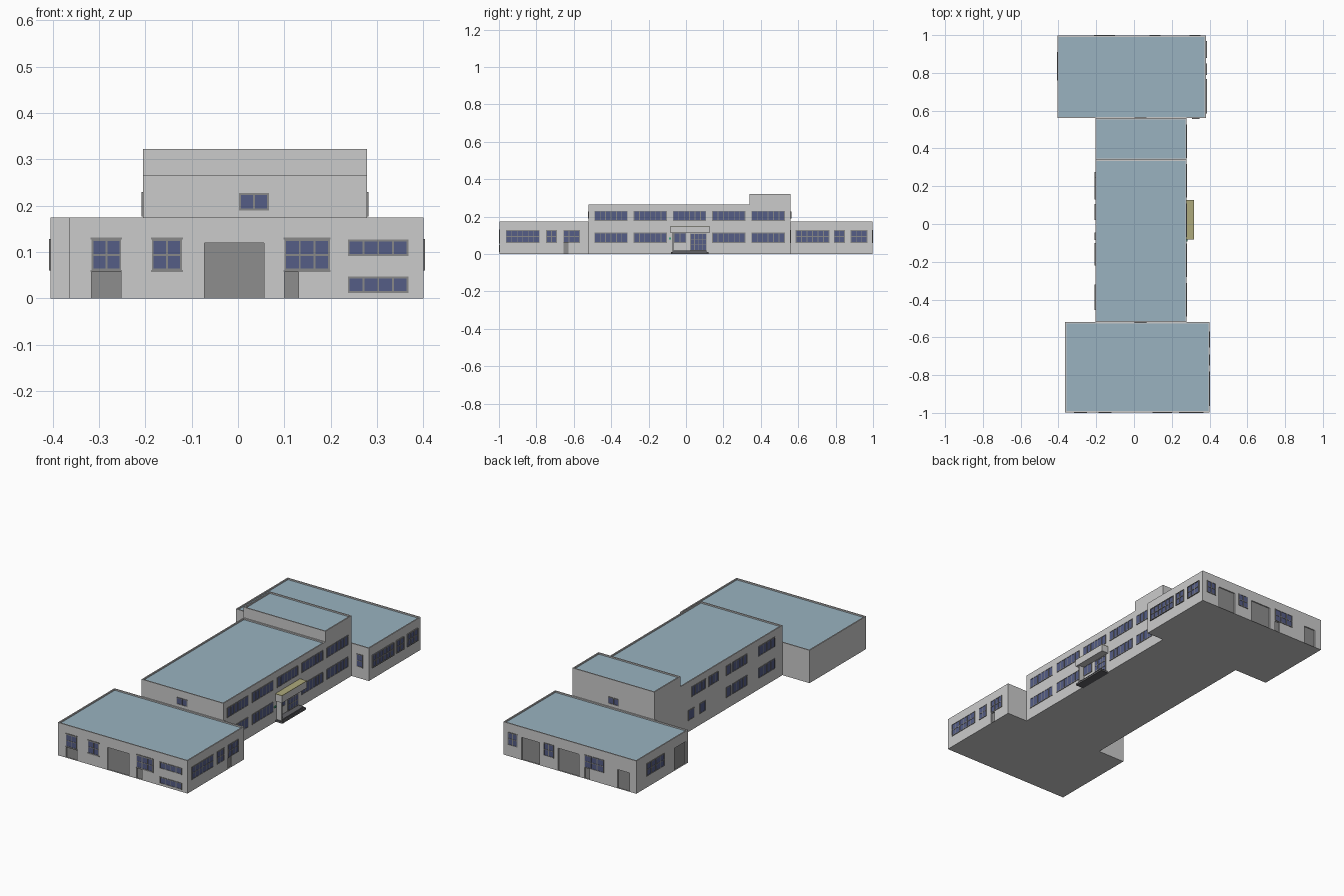
import bpy, bmesh
from mathutils import Vector

if "Cube" in bpy.data.objects:
    bpy.data.objects.remove(bpy.data.objects["Cube"])


def material(name, rgb):
    m = bpy.data.materials.new(name)
    m.diffuse_color = (*rgb, 1)
    m.use_nodes = True
    m.node_tree.nodes["Principled BSDF"].inputs["Base Color"].default_value = m.diffuse_color
    return m


ROOF = material("roof_blue", (0.32, 0.45, 0.53))
GLASS = material("window_glass", (0.09, 0.11, 0.24))
FRAME = material("frame_grey", (0.25, 0.25, 0.25))
DOOR = material("door_grey", (0.27, 0.27, 0.27))
CANOPY = material("canopy_yellow", (0.42, 0.40, 0.20))
STEP = material("step_grey", (0.12, 0.12, 0.13))
GREEN = material("lamp_green", (0.05, 0.35, 0.2))


def add_box(bm, lo, hi):
    lo, hi = Vector(lo), Vector(hi)
    verts = bmesh.ops.create_cube(bm, size=1)["verts"]
    for v in verts:
        v.co = Vector([(lo[i] + hi[i]) / 2 + v.co[i] * (hi[i] - lo[i]) for i in range(3)])


def finish(bm, name, *mats):
    me = bpy.data.meshes.new(name)
    bm.to_mesh(me)
    bm.free()
    for m in mats:
        me.materials.append(m)
    ob = bpy.data.objects.new(name, me)
    bpy.context.collection.objects.link(ob)
    return ob


def box(name, lo, hi, mat=None):
    bm = bmesh.new()
    add_box(bm, lo, hi)
    return finish(bm, name, *([mat] if mat else []))


def block(name, lo, hi):
    """Building block with a low parapet round a sunken coloured roof."""
    bm = bmesh.new()
    add_box(bm, lo, hi)
    top = max(bm.faces, key=lambda f: f.calc_center_median().z)
    bmesh.ops.inset_region(bm, faces=[top], thickness=0.009)
    down = bmesh.ops.extrude_discrete_faces(bm, faces=[top])["faces"][0]
    for v in down.verts:
        v.co.z -= 0.007
    down.material_index = 1
    bmesh.ops.recalc_face_normals(bm, faces=bm.faces[:])
    return finish(bm, name, None, ROOF)


def wall_box(bm, wall, u0, u1, z0, z1, d0, d1):
    """Box on a wall given as (axis, outward sign, position); d is the outward depth."""
    axis, sign, pos = wall
    a, b = sorted((pos + sign * d0, pos + sign * d1))
    if axis == "x":
        add_box(bm, (a, u0, z0), (b, u1, z1))
    else:
        add_box(bm, (u0, a, z0), (u1, b, z1))


def windows(name, wall, specs, out=0.003, ledges=False):
    """Frames, mullions and panes; each spec is u0, u1, z0, z1, columns, rows."""
    fr, gl = bmesh.new(), bmesh.new()
    t = 0.004
    for u0, u1, z0, z1, cols, rows in specs:
        wall_box(gl, wall, u0, u1, z0, z1, -0.002, out * 0.5)
        for i in range(cols + 1):
            u = u0 + (u1 - u0 - t) * i / cols
            wall_box(fr, wall, u, u + t, z0, z1, -0.002, out)
        for j in range(rows + 1):
            z = z0 + (z1 - z0 - t) * j / rows
            wall_box(fr, wall, u0, u1, z, z + t, -0.002, out * 0.98)
        if ledges:
            for z in (z0 - 0.003, z1 - 0.001):
                wall_box(fr, wall, u0 - 0.002, u1 + 0.002, z, z + 0.004, -0.002, out)
    finish(fr, name + "_frames", FRAME)
    finish(gl, name + "_glass", GLASS)


def doors(name, target, wall, specs, depth=0.008):
    """Recessed openings cut in the block, with a darker panel at the back."""
    cut, pan = bmesh.new(), bmesh.new()
    for u0, u1, z1 in specs:
        wall_box(cut, wall, u0, u1, 0.001, z1, -depth, 0.02)
        wall_box(pan, wall, u0, u1, 0.001, z1, -depth - 0.002, -depth + 0.002)
    cutter = finish(cut, name + "_cutter")
    cutter.hide_render = True
    cutter.hide_viewport = True
    mod = target.modifiers.new("openings", "BOOLEAN")
    mod.operation = "DIFFERENCE"
    mod.object = cutter
    finish(pan, name + "_panels", DOOR)


# Main building masses
front = block("front_wing", (-0.365, -0.997, 0), (0.40, -0.52, 0.175))
back = block("back_wing", (-0.405, 0.56, 0), (0.38, 0.997, 0.175))
block("middle_block", (-0.205, -0.52, 0), (0.278, 0.34, 0.266))
block("stair_tower", (-0.205, 0.34, 0), (0.278, 0.56, 0.322))

# Walls that carry openings
FRONT, BACK = ("y", -1, -0.997), ("y", 1, 0.997)
FRONT_R, BACK_R, BACK_L = ("x", 1, 0.40), ("x", 1, 0.38), ("x", -1, -0.405)
MID_R, MID_L = ("x", 1, 0.278), ("x", -1, -0.205)
LOW = (0.06, 0.128)

# Front wing, front face and right face
windows("front_tall_windows", FRONT, [
    (-0.316, -0.252, *LOW, 2, 2), (-0.186, -0.121, *LOW, 2, 2),
    (0.10, 0.198, *LOW, 3, 2)], ledges=True)
windows("front_strip_windows", FRONT, [
    (0.237, 0.368, 0.092, 0.127, 4, 1), (0.237, 0.368, 0.012, 0.047, 4, 1)])
doors("front_doors", front, FRONT, [
    (-0.316, -0.252, 0.058), (-0.072, 0.056, 0.12), (0.10, 0.131, 0.058)])
windows("front_wing_side_windows", FRONT_R, [
    (-0.963, -0.782, *LOW, 6, 2), (-0.748, -0.69, *LOW, 2, 2), (-0.655, -0.568, *LOW, 3, 2)])
doors("front_wing_side_door", front, FRONT_R, [(-0.655, -0.627, 0.058)])

# Back wing, all faces with openings
windows("back_windows", BACK, [
    (0.295, 0.352, *LOW, 2, 2), (0.081, 0.141, *LOW, 2, 2), (-0.213, -0.10, *LOW, 3, 2)])
doors("back_doors", back, BACK, [
    (0.166, 0.272, 0.12), (-0.066, 0.056, 0.12), (-0.13, -0.10, 0.058), (-0.365, -0.295, 0.10)])
windows("back_wing_right_windows", BACK_R, [
    (0.586, 0.767, *LOW, 6, 2), (0.79, 0.85, *LOW, 2, 2), (0.88, 0.97, *LOW, 3, 2)], out=0.006)
windows("back_wing_left_window", BACK_L, [(0.76, 0.91, *LOW, 4, 2)])
doors("back_wing_left_door", back, BACK_L, [(0.58, 0.675, 0.12)])
windows("back_wing_inner_window", ("y", -1, 0.56), [(0.308, 0.346, *LOW, 1, 2)])

# Middle block, right face: two regular rows
UPPER, LOWER = (0.177, 0.23), (0.06, 0.115)
rows = []
for i in range(5):
    u = -0.49 + i * 0.21
    rows.append((u, u + 0.178, *UPPER, 6, 1))
    if i != 2:
        rows.append((u, u + 0.178, *LOWER, 6, 1))
rows.append((-0.065, 0.0, *LOWER, 2, 1))
windows("middle_right_windows", MID_R, rows)
windows("entrance_doors", MID_R, [(0.022, 0.11, 0.018, 0.11, 4, 3)])

# Middle block, left face: irregular rows
left = [(a, b, *z, c, 1) for z in (UPPER, LOWER)
        for a, b, c in ((-0.455, -0.32, 4), (-0.22, -0.10, 4), (-0.085, -0.045, 1))]
left += [(0.02, 0.105, *UPPER, 3, 1), (0.13, 0.247, *UPPER, 4, 1),
         (0.13, 0.18, *LOWER, 1, 1), (0.225, 0.275, *LOWER, 1, 1)]
windows("middle_left_windows", MID_L, left)

# Small end windows above the wings
for name, wall in (("middle_front", ("y", -1, -0.52)), ("tower_back", ("y", 1, 0.56))):
    windows(name + "_window", wall, [(0.002, 0.067, 0.19, 0.227, 2, 1)])

# Entrance: canopy, side wall, steps and lamp
box("canopy", (0.27, -0.083, 0.112), (0.318, 0.126, 0.148))
box("canopy_top", (0.278, -0.083, 0.148), (0.318, 0.126, 0.151), CANOPY)
box("entrance_side_wall", (0.27, -0.072, 0), (0.308, -0.064, 0.114))
box("lower_step", (0.27, -0.08, 0), (0.318, 0.12, 0.01), STEP)
box("upper_step", (0.27, -0.07, 0.01), (0.311, 0.11, 0.018), STEP)
box("entrance_lamp", (0.276, -0.092, 0.078), (0.283, -0.08, 0.087), GREEN)
